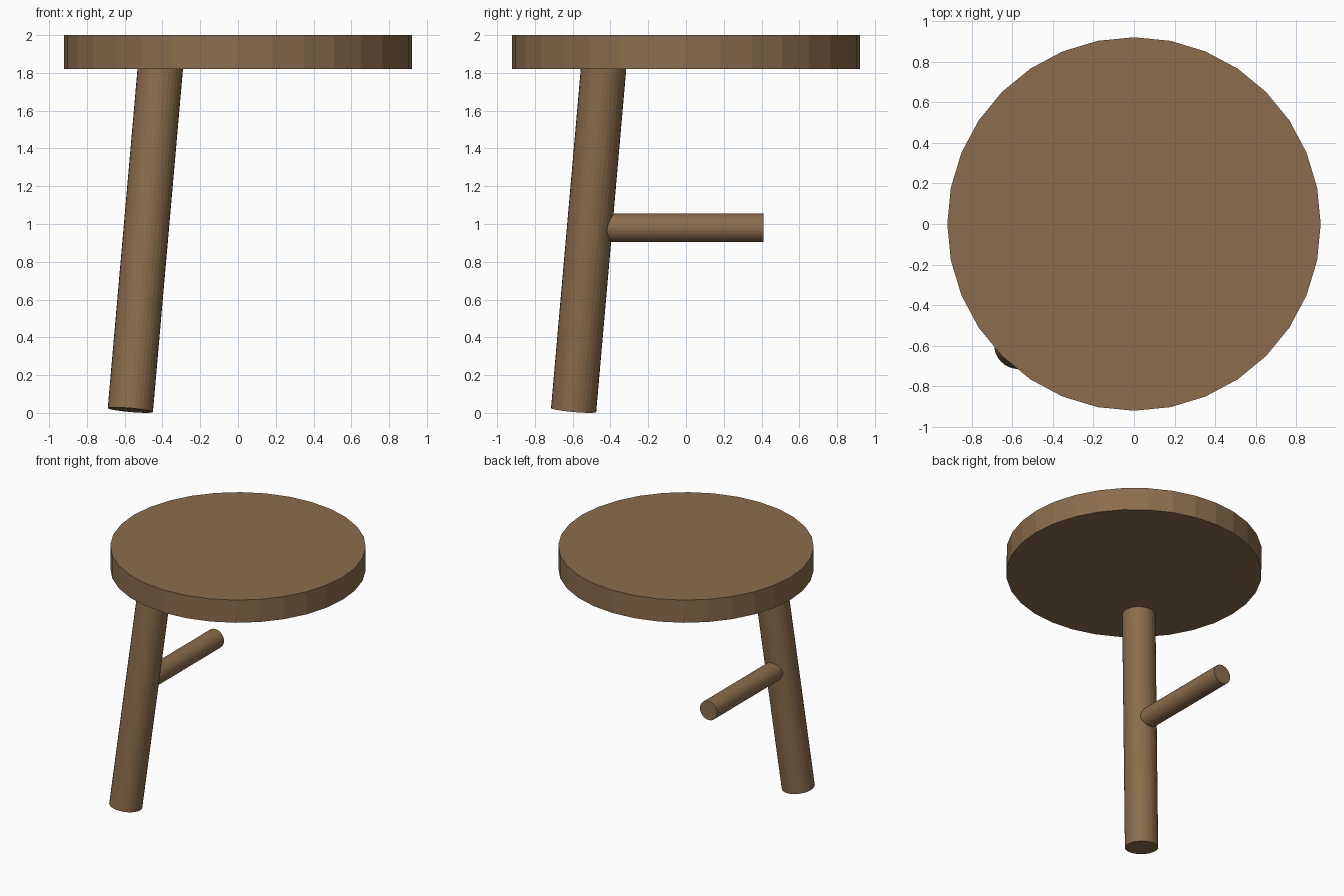
import bpy
from mathutils import Vector

if "Cube" in bpy.data.objects:
    bpy.data.objects.remove(bpy.data.objects["Cube"], do_unlink=True)

# Brown wood shared by all parts
WOOD = (0.26, 0.152, 0.072, 1)
wood = bpy.data.materials.new("brown_wood")
wood.use_nodes = True
wood.diffuse_color = WOOD
wood.node_tree.nodes["Principled BSDF"].inputs["Base Color"].default_value = WOOD


def rod(name, start, end, radius, sides=32):
    """Flat-faced cylinder running from start to end."""
    start, end = Vector(start), Vector(end)
    axis = end - start
    bpy.ops.mesh.primitive_cylinder_add(
        vertices=sides, radius=radius, depth=axis.length,
        location=(start + end) / 2,
        rotation=axis.to_track_quat('Z', 'Y').to_euler())
    obj = bpy.context.object
    obj.name = name
    obj.data.materials.append(wood)
    return obj


# Round seat
rod("seat", (0, 0, 1.82), (0, 0, 2), 0.92)

# Single splayed leg, its top sunk slightly into the seat
rod("front_right_leg", (-0.57, -0.595, 0.015), (-0.41, -0.435, 1.84), 0.12)

# Horizontal stretcher, running back from inside the leg
rod("right_stretcher", (-0.485, -0.45, 0.98), (-0.485, 0.41, 0.98), 0.075)
